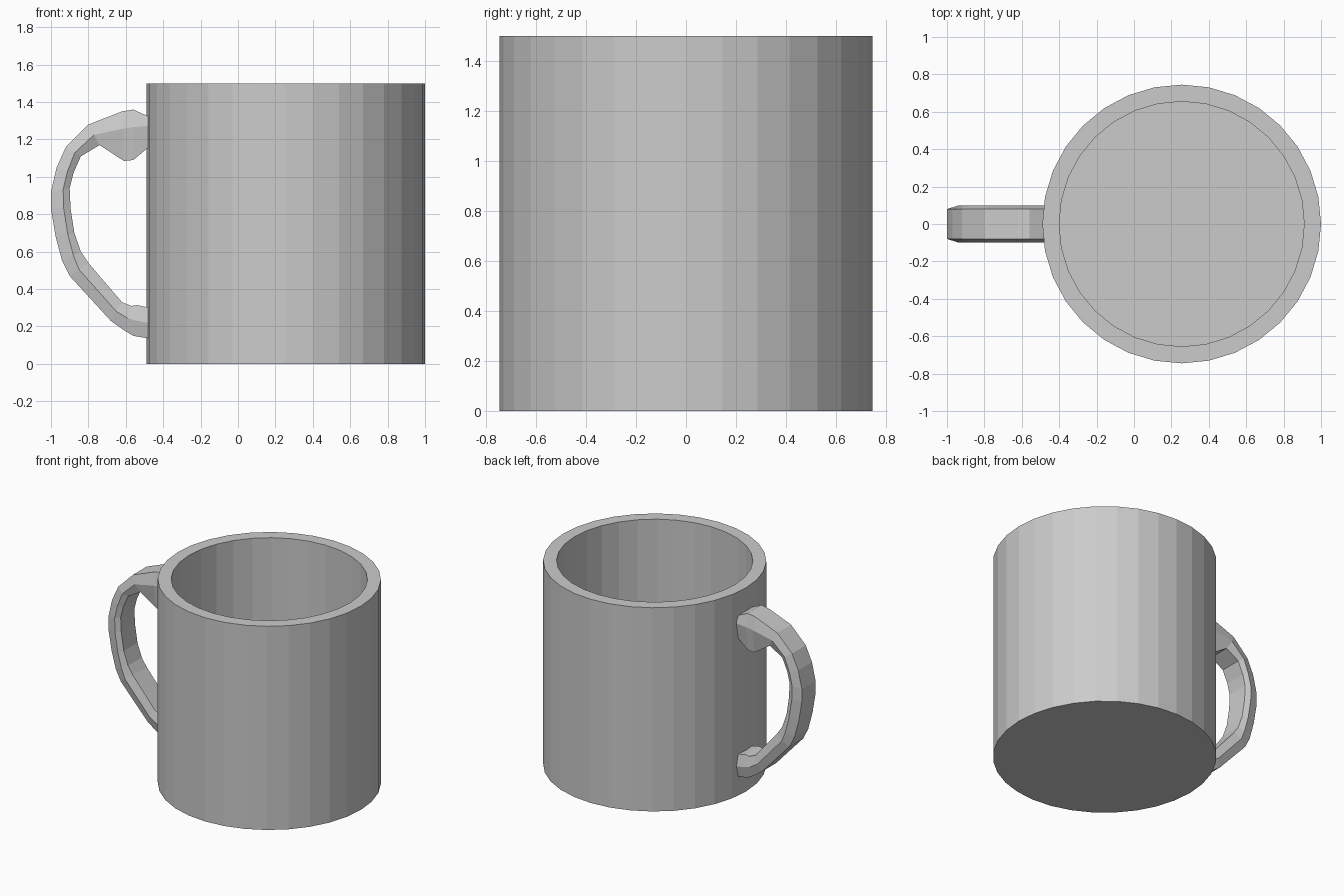
import bpy, bmesh, math

if "Cube" in bpy.data.objects:
    bpy.data.objects.remove(bpy.data.objects["Cube"])

CX, SIDES = 0.255, 32


def make_object(name, bm):
    bmesh.ops.recalc_face_normals(bm, faces=bm.faces[:])
    me = bpy.data.meshes.new(name)
    bm.to_mesh(me)
    bm.free()
    ob = bpy.data.objects.new(name, me)
    bpy.context.collection.objects.link(ob)
    return ob


def loft(bm, rings):
    """Join closed vertex rings with quads and cap both ends."""
    loops = [[bm.verts.new(p) for p in r] for r in rings]
    for a, b in zip(loops, loops[1:]):
        n = len(a)
        for i in range(n):
            j = (i + 1) % n
            bm.faces.new((a[i], a[j], b[j], b[i]))
    bm.faces.new(loops[0])
    bm.faces.new(loops[-1])


# Cup body: outer wall, rim, inner wall and floor
def circle(r, z):
    steps = [2 * math.pi * i / SIDES for i in range(SIDES)]
    return [(CX + r * math.cos(t), r * math.sin(t), z) for t in steps]


bm = bmesh.new()
loft(bm, [circle(r, z) for r, z in
          [(0.745, 0), (0.745, 1.5), (0.655, 1.5), (0.655, 0.09)]])
make_object("cup_body", bm)

# Handle: outer (x, z), inner (x, z), depth of the widest line across the section
stations = [
    (-0.47, 1.32, -0.47, 1.165, 0.3),
    (-0.56, 1.36, -0.56, 1.09, 0.35),
    (-0.62, 1.35, -0.61, 1.085, 0.35),
    (-0.80, 1.28, -0.74, 1.17, 0.5),
    (-0.92, 1.16, -0.84, 1.11, 0.6),
    (-0.97, 1.05, -0.88, 1.02, 0.65),
    (-1.00, 0.92, -0.90, 0.94, 0.65),
    (-1.00, 0.83, -0.895, 0.83, 0.65),
    (-0.975, 0.68, -0.875, 0.70, 0.65),
    (-0.94, 0.55, -0.84, 0.60, 0.6),
    (-0.90, 0.47, -0.80, 0.54, 0.5),
    (-0.68, 0.23, -0.62, 0.33, 0.5),
    (-0.61, 0.18, -0.57, 0.31, 0.5),
    (-0.56, 0.15, -0.54, 0.315, 0.5),
    (-0.47, 0.135, -0.47, 0.30, 0.5),
]


def section(ox, oz, ix, iz, f):
    mx, mz = ox + (ix - ox) * f, oz + (iz - oz) * f
    return [(ox, -0.08, oz), (mx, -0.1, mz), (ix, -0.08, iz),
            (ix, 0.08, iz), (mx, 0.1, mz), (ox, 0.08, oz)]


bm = bmesh.new()
loft(bm, [section(*s) for s in stations])
make_object("handle", bm)
